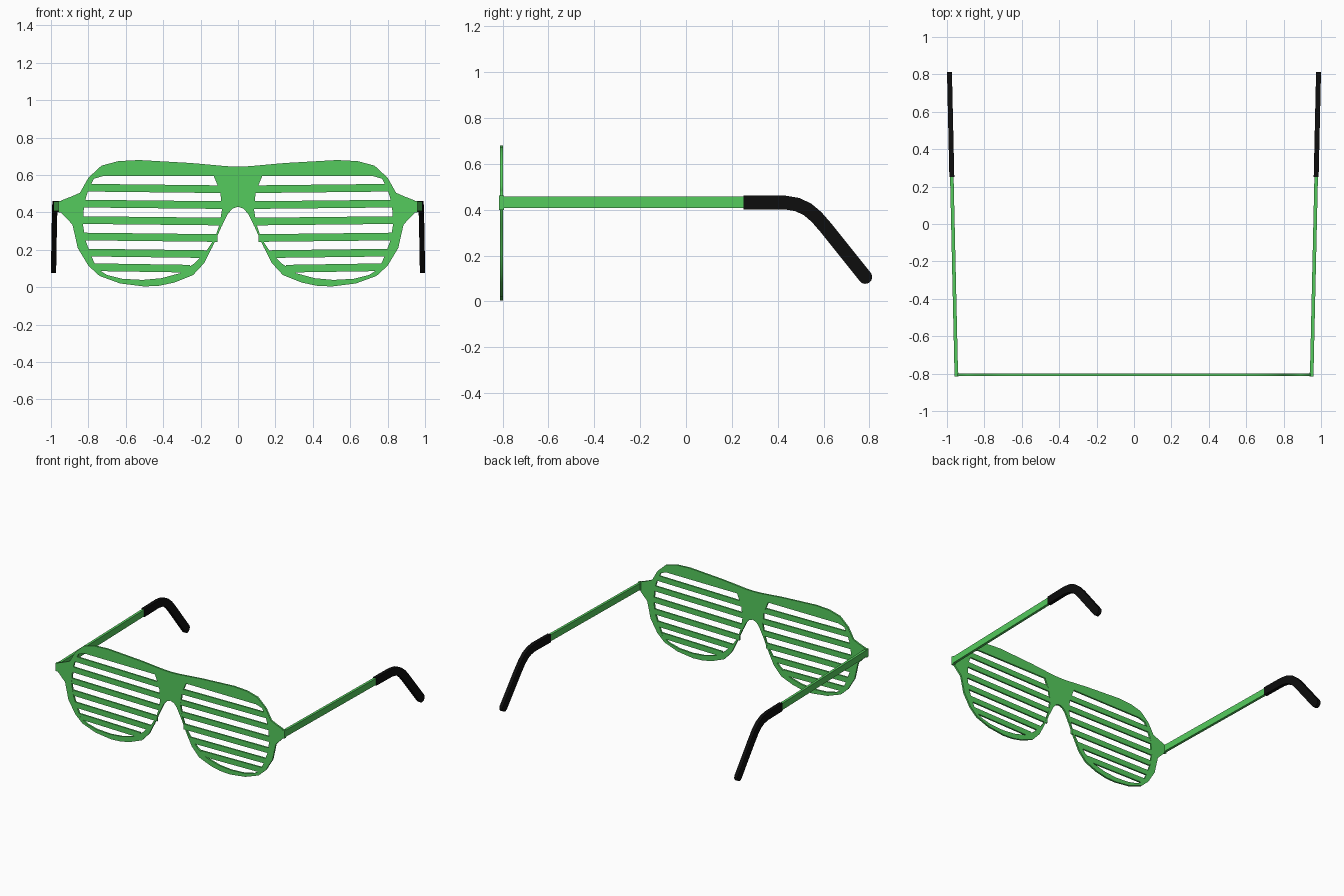
import bpy, bmesh, math
from mathutils import Vector

if "Cube" in bpy.data.objects:
    bpy.data.objects.remove(bpy.data.objects["Cube"])

def material(name, col):
    m = bpy.data.materials.new(name)
    m.diffuse_color = (*col, 1)
    m.use_nodes = True
    m.node_tree.nodes["Principled BSDF"].inputs["Base Color"].default_value = m.diffuse_color
    return m

GREEN = material("green_plastic", (0.09, 0.60, 0.11))
BLACK = material("black_rubber", (0.004, 0.004, 0.004))
FRONT_Y = -0.805

def finish(name, bm, mat):
    """Turn a right-hand part into an object mirrored across x = 0."""
    bmesh.ops.recalc_face_normals(bm, faces=bm.faces)
    me = bpy.data.meshes.new(name)
    bm.to_mesh(me)
    bm.free()
    me.materials.append(mat)
    ob = bpy.data.objects.new(name, me)
    bpy.context.collection.objects.link(ob)
    mod = ob.modifiers.new("mirror", 'MIRROR')
    mod.use_mirror_merge = False
    return ob

def loft(bm, rings):
    """Skin equal-length vertex rings and cap both ends."""
    vs = [[bm.verts.new(p) for p in r] for r in rings]
    n = len(vs[0])
    for a, b in zip(vs, vs[1:]):
        for i in range(n):
            j = (i + 1) % n
            bm.faces.new((a[i], a[j], b[j], b[i]))
    bm.faces.new(vs[0])
    bm.faces.new(vs[-1])

# Front frame: half outline (x, z) from top centre round to bridge, plus lens opening
outer = [(0, .645), (.06, .647), (.25, .664), (.53, .68), (.64, .674), (.73, .65),
         (.80, .585), (.845, .505), (.89, .485), (.943, .465), (.943, .395), (.885, .335),
         (.857, .21), (.80, .115), (.74, .06), (.63, .02), (.5, .004), (.42, .008),
         (.34, .025), (.24, .065), (.18, .13), (.137, .215), (.09, .32), (.055, .39),
         (.03, .42), (0, .43)]
lens = [(.13, .595), (.72, .595), (.77, .58), (.80, .52), (.822, .45), (.83, .34),
        (.815, .25), (.785, .17), (.755, .10), (.70, .065), (.62, .045), (.51, .039),
        (.41, .048), (.31, .075), (.23, .13), (.165, .20), (.125, .26), (.098, .34),
        (.085, .42), (.095, .51)]

def flip(pts):
    return [(-x, z) for x, z in pts]

cu = bpy.data.curves.new("front_frame", 'CURVE')
cu.dimensions = '2D'
cu.fill_mode = 'BOTH'
cu.extrude = 0.0065
for pts in (outer + flip(outer[1:-1])[::-1], lens, flip(lens)):
    sp = cu.splines.new('POLY')
    sp.points.add(len(pts) - 1)
    for p, (x, z) in zip(sp.points, pts):
        p.co = (x, z, 0, 1)
    sp.use_cyclic_u = True
frame = bpy.data.objects.new("front_frame", cu)
bpy.context.collection.objects.link(frame)
frame.location.y = FRONT_Y
frame.rotation_euler.x = math.pi / 2
cu.materials.append(GREEN)
bpy.context.view_layer.objects.active = frame
frame.select_set(True)
bpy.ops.object.convert(target='MESH')

# Shutter slats: span the lens opening at each height, slightly tilted
def span(z):
    xs = [x0 + (x1 - x0) * (z - z0) / (z1 - z0)
          for (x0, z0), (x1, z1) in zip(lens, lens[1:] + lens[:1])
          if (z0 > z) != (z1 > z)]
    return min(xs) - .012, max(xs) + .012

bm = bmesh.new()
for z in (.528, .443, .355, .267, .181, .103):
    rings = []
    for x, dz in zip(span(z), (-.004, .004)):
        rings.append([(x, FRONT_Y + sy * .006, z + dz + sz * .0205)
                      for sy, sz in ((-1, -1), (1, -1), (1, 1), (-1, 1))])
    loft(bm, rings)
finish("shutter_slats", bm, GREEN)

# Hinge blocks at the frame ends
bm = bmesh.new()
bmesh.ops.create_cube(bm, size=1)
for v in bm.verts:
    v.co = Vector((.95 + v.co.x * .022, FRONT_Y + v.co.y * .021, .431 + v.co.z * .062))
finish("hinge_block", bm, GREEN)

# Temple arms: rectangular bars swept along a side-view path, splaying outwards
def arm(name, path, hx, mat):
    rings = []
    for i, (y, z, h) in enumerate(path):
        a, b = path[max(i - 1, 0)], path[min(i + 1, len(path) - 1)]
        t = Vector((b[0] - a[0], b[1] - a[1])).normalized()
        ny, nz = -t.y * h, t.x * h
        ring = []
        for sx, sn in ((-1, -1), (1, -1), (1, 1), (-1, 1)):
            yy = y + sn * ny
            x = .95 + (yy + .81) * .0226
            ring.append((x + sx * hx, yy, z + sn * nz))
        rings.append(ring)
    bm = bmesh.new()
    loft(bm, rings)
    finish(name, bm, mat)

arm("temple_arm", [(-.80, .432, .025), (.27, .432, .025)], .0095, GREEN)

# Rubber ear tips with a rounded end
R = .03
tip = [(.25, .432, R), (.43, .432, R), (.485, .423, R), (.53, .402, R),
       (.57, .368, R), (.61, .322, R), (.782, .107, R)]
d = Vector((.172, -.215)).normalized()
for k in range(1, 6):
    a = math.radians(k * 17)
    tip.append((.782 + d.x * R * math.sin(a), .107 + d.y * R * math.sin(a), R * math.cos(a)))
arm("ear_tip", tip, .0132, BLACK)
